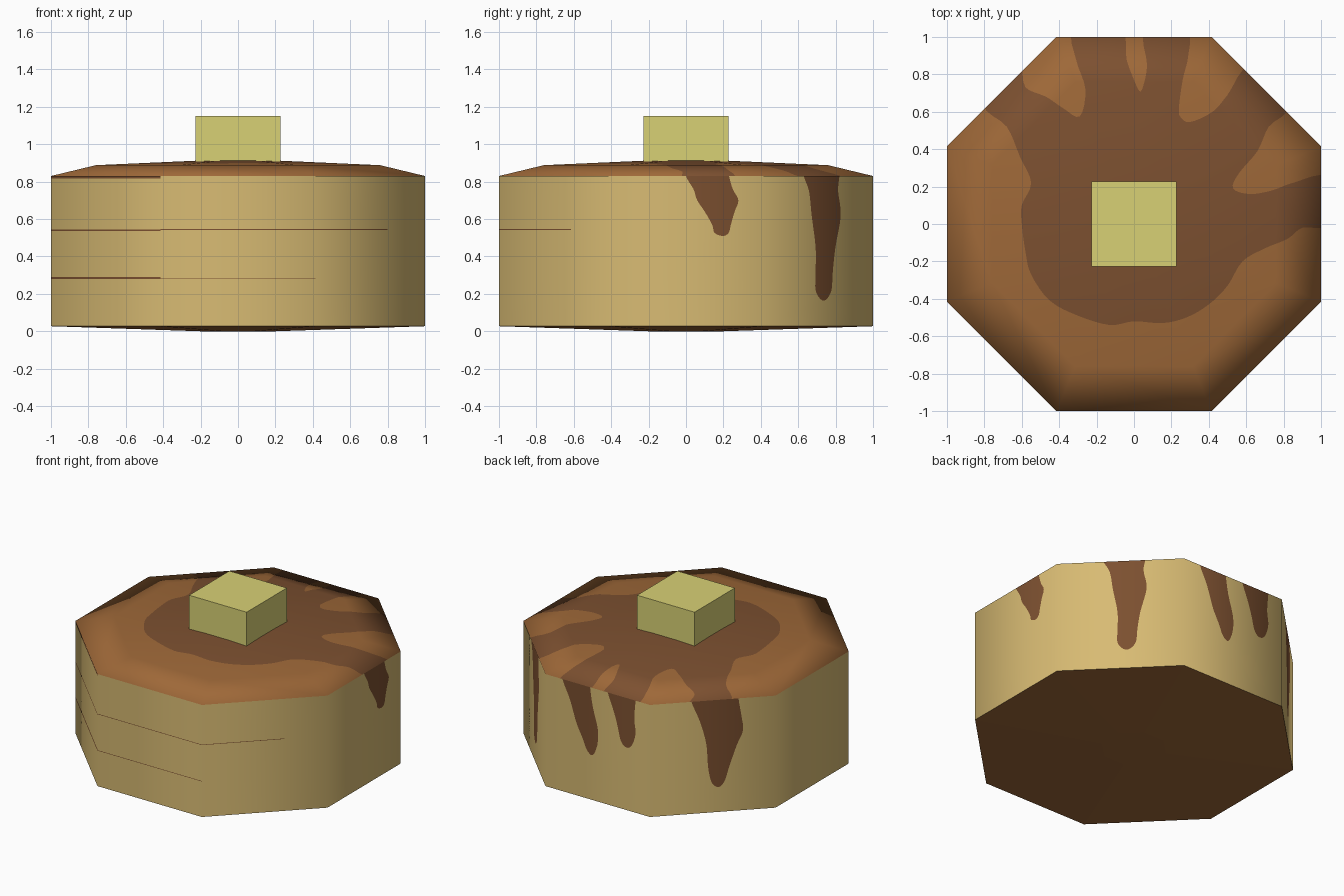
import bpy, math
from mathutils import Vector
from mathutils.geometry import delaunay_2d_cdt

if "Cube" in bpy.data.objects:
    bpy.data.objects.remove(bpy.data.objects["Cube"])

H = math.tan(math.pi / 8)          # half length of an octagon side
RIM, BASE = 0.83, 0.027            # top and bottom of the wall
RINGS = [(1.0, RIM), (0.76, 0.888), (0.2, 0.913)]   # dome: size, height


def material(name, rgb):
    m = bpy.data.materials.new(name)
    lin = [((c / 255 + 0.055) / 1.055) ** 2.4 for c in rgb]
    m.diffuse_color = (*lin, 1)
    m.use_nodes = True
    m.node_tree.nodes["Principled BSDF"].inputs["Base Color"].default_value = m.diffuse_color
    return m


CAKE = material("pale cake", (216, 187, 115))
CRUST = material("browned crust", (158, 104, 56))
SYRUP = material("syrup", (124, 80, 48))
BUTTER = material("butter", (216, 209, 117))


def make(name, verts, faces, mats, idx=None, normals=None):
    me = bpy.data.meshes.new(name)
    me.from_pydata(verts, [], faces)
    for m in mats:
        me.materials.append(m)
    if idx:
        me.polygons.foreach_set("material_index", idx)
    if normals:
        me.polygons.foreach_set("use_smooth", [True] * len(faces))
        me.normals_split_custom_set_from_vertices(normals)
    ob = bpy.data.objects.new(name, me)
    bpy.context.collection.objects.link(ob)
    return ob


def smooth(pts, n=4):
    """Closed Catmull-Rom curve through the points."""
    out, c = [], len(pts)
    for i in range(c):
        a, b, d, e = (Vector(pts[(i + k) % c]) for k in (-1, 0, 1, 2))
        for s in range(n):
            t = s / n
            out.append(0.5 * (2 * b + (d - a) * t + (2 * a - 5 * b + 4 * d - e) * t * t
                              + (3 * b - a - 3 * d + e) * t ** 3))
    return out


def inside(p, poly):
    hit = False
    for a, b in zip(poly, poly[1:] + poly[:1]):
        if (a[1] > p[1]) != (b[1] > p[1]) and \
                p[0] < a[0] + (p[1] - a[1]) * (b[0] - a[0]) / (b[1] - a[1]):
            hit = not hit
    return hit


def cut_patch(frames, paints, spokes=()):
    """Triangulate frames[0] cut along all outlines; 1 marks painted faces."""
    pts, edges = [], []
    for loop in list(frames) + list(paints):
        s, n = len(pts), len(loop)
        pts += [Vector(p) for p in loop]
        edges += [(s + i, s + (i + 1) % n) for i in range(n)]
    edges += list(spokes)
    v, _, f, *_ = delaunay_2d_cdt(pts, edges, [], 0, 1e-5)
    used, verts, faces, idx = {}, [], [], []
    for t in f:
        a, b, c = (v[i] for i in t)
        mid = (a + b + c) / 3
        if not inside(mid, frames[0]):
            continue
        if (b - a).cross(c - a) < 0:
            t = t[::-1]
        for i in t:
            if i not in used:
                used[i] = len(verts)
                verts.append(v[i])
        faces.append([used[i] for i in t])
        idx.append(int(any(inside(mid, p) for p in paints)))
    return verts, faces, idx


def octagon(d):
    r = d / math.cos(math.pi / 8)
    return [(r * math.cos((k + 0.5) * math.pi / 4), r * math.sin((k + 0.5) * math.pi / 4))
            for k in range(8)]


# Domed crust with the syrup pool cut into it
pool = smooth([
    (0, -.52), (.15, -.53), (.28, -.5), (.4, -.43), (.5, -.33), (.58, -.2), (.7, -.13),
    (.82, -.08), (.9, -.02), (1.03, .0), (1.03, .25), (.85, .22), (.74, .18), (.62, .16),
    (.53, .19), (.56, .27), (.66, .39), (.72, .52), (.82, .63), (.62, .84), (.5, .69),
    (.42, .6), (.3, .545), (.25, .57), (.24, .62), (.26, .77), (.29, .9), (.28, 1.03),
    (.06, 1.03), (.07, .85), (.05, .74), (.03, .71), (0, .77), (-.04, .88), (-.07, 1.03),
    (-.32, 1.03), (-.31, .88), (-.26, .72), (-.29, .575), (-.38, .62), (-.47, .68),
    (-.58, .73), (-.62, .84), (-.8, .64), (-.68, .52), (-.61, .36), (-.55, .22),
    (-.6, .1), (-.6, 0), (-.58, -.15), (-.55, -.27), (-.45, -.41), (-.3, -.49), (-.13, -.54)])


def dome_size(p):
    return max(p[0] * math.cos(k * math.pi / 4) + p[1] * math.sin(k * math.pi / 4)
               for k in range(8))


def dome_z(d):
    for (d1, z1), (d0, z0) in zip(RINGS, RINGS[1:]):
        if d >= d0:
            return z0 + (z1 - z0) * (d - d0) / (d1 - d0)
    return RINGS[-1][1]


def dome_normal(p):
    d = dome_size(p)
    tilt = math.radians(8 * d / .76 if d < .76 else 8 + 52 * (d - .76) / .24)
    out = Vector((p[0], p[1], 0)).normalized() * math.sin(tilt)
    return (out.x, out.y, math.cos(tilt))


spokes = [(r * 8 + k, r * 8 + 8 + k) for r in range(2) for k in range(8)]
v, f, idx = cut_patch([octagon(d) for d, _ in RINGS], [pool], spokes)
make("top_crust", [(p.x, p.y, dome_z(dome_size(p))) for p in v], f, [CRUST, SYRUP], idx,
     [dome_normal(p) for p in v])

# Syrup drips per wall side: rows of (height, left, right)
drips = {
    0: [[(.9, 0, .22), (.83, .0, .23), (.76, .04, .25), (.7, .06, .28), (.64, .1, .26),
         (.57, .14, .24), (.53, .15, .23), (.512, .18, .21)]],
    1: [[(.9, -.12, .16), (.83, -.11, .16), (.75, -.07, .15), (.62, -.05, .17),
         (.45, -.02, .13), (.32, -.02, .11), (.22, -.02, .1), (.17, .02, .06)]],
    2: [[(.9, -.28, -.06), (.83, -.28, -.06), (.7, -.22, -.04), (.55, -.17, 0),
         (.45, -.12, 0), (.38, -.09, -.02), (.35, -.06, -.04)],
        [(.9, .07, .3), (.83, .08, .3), (.7, .13, .29), (.6, .16, .3), (.52, .18, .28),
         (.48, .21, .25)]],
    3: [[(.9, -.14, .17), (.83, -.14, .17), (.7, -.09, .19), (.6, -.06, .2), (.5, -.04, .16),
         (.35, -.03, .11), (.25, -.01, .08), (.21, .02, .05)]],
}
# Thin brown seams between the layers: side, height, left, right, thickness
seams = [(5, .541, -.5, .5, .008), (6, .544, -.5, .5, .004), (7, .544, -.5, .13, .004),
         (5, .285, -.5, .5, .012), (6, .283, -.5, .5, .004), (5, .823, -.5, .5, .012)]

# Eight-sided wall
verts, faces, mats = [], [], []
for k in range(8):
    paints = [smooth([(l, z) for z, l, r in d] + [(r, z) for z, l, r in reversed(d)])
              for d in drips.get(k, [])]
    paints += [[(a, z - t / 2), (b, z - t / 2), (b, z + t / 2), (a, z + t / 2)]
               for s, z, a, b, t in seams if s == k]
    v, f, idx = cut_patch([[(-H, BASE), (H, BASE), (H, RIM), (-H, RIM)]], paints)
    c, s = math.cos(k * math.pi / 4), math.sin(k * math.pi / 4)
    faces += [[i + len(verts) for i in t] for t in f]
    verts += [(c - p.x * s, s + p.x * c, p.y) for p in v]
    mats += idx
make("cake_wall", verts, faces, [CAKE, SYRUP], mats,
     [Vector((x, y, 0)).normalized() for x, y, z in verts])

# Shallow bottom crust
low = [(x, y, BASE) for x, y in octagon(1)] + [(x, y, 0) for x, y in octagon(.2)]
make("bottom_crust", low,
     [[k, 8 + k, 8 + (k + 1) % 8, (k + 1) % 8] for k in range(8)] + [list(range(15, 7, -1))],
     [CRUST])

# Butter pat
bpy.ops.mesh.primitive_cube_add(size=1, location=(0, 0, 1.02))
pat = bpy.context.object
pat.name = "butter_pat"
pat.scale = (.456, .456, .26)
pat.data.materials.append(BUTTER)
